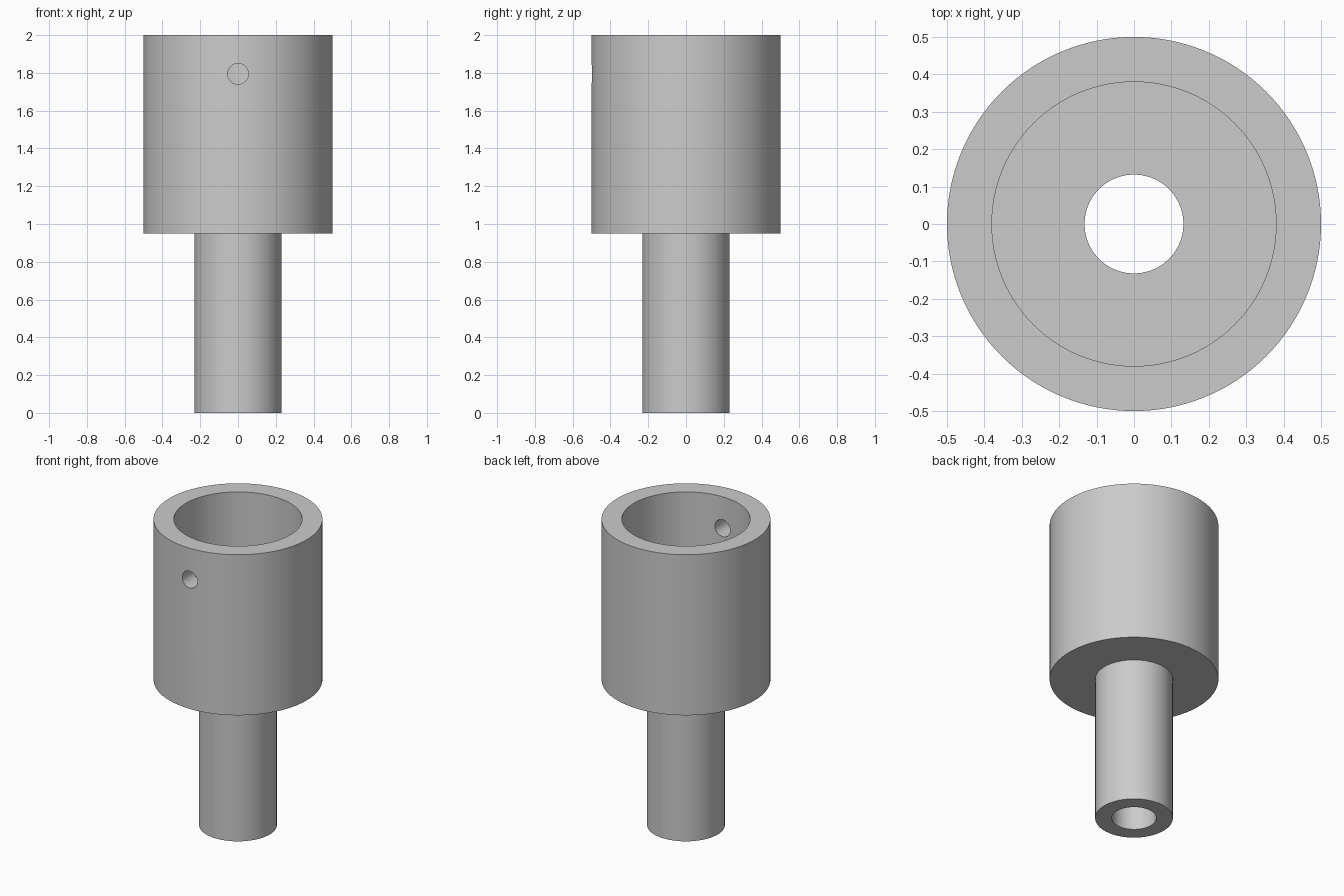
import bpy, bmesh, math

cube = bpy.data.objects.get("Cube")
if cube:
    bpy.data.objects.remove(cube)

SEGMENTS = 128

grey = bpy.data.materials.new("plain_grey")
grey.use_nodes = True
grey.diffuse_color = (0.6, 0.6, 0.6, 1)
grey.node_tree.nodes["Principled BSDF"].inputs["Base Color"].default_value = (0.6, 0.6, 0.6, 1)


def lathe(name, profile):
    """Revolve a closed (radius, height) profile around z."""
    bm = bmesh.new()
    verts = [bm.verts.new((r, 0, z)) for r, z in profile]
    edges = [bm.edges.new((v, verts[(i + 1) % len(verts)])) for i, v in enumerate(verts)]
    bmesh.ops.spin(bm, geom=verts + edges, axis=(0, 0, 1), cent=(0, 0, 0),
                   angle=math.tau, steps=SEGMENTS, use_merge=True)
    bmesh.ops.remove_doubles(bm, verts=bm.verts, dist=1e-5)
    bmesh.ops.recalc_face_normals(bm, faces=bm.faces)
    mesh = bpy.data.meshes.new(name)
    bm.to_mesh(mesh)
    bm.free()
    obj = bpy.data.objects.new(name, mesh)
    bpy.context.collection.objects.link(obj)
    mesh.materials.append(grey)
    return obj


# Socket cup on a hollow stem, one continuous wall
body = lathe("socket_with_stem", [
    (0.132, 0), (0.23, 0), (0.23, 0.95), (0.5, 0.95),
    (0.5, 2), (0.38, 2), (0.38, 1.07), (0.132, 1.07)])

# Set screw hole through the front wall only
bpy.ops.mesh.primitive_cylinder_add(vertices=48, radius=0.055, depth=0.4,
                                    location=(0, -0.45, 1.795),
                                    rotation=(math.pi / 2, 0, 0))
cutter = bpy.context.object
cutter.name = "screw_hole_cutter"
cutter.data.materials.append(grey)
cutter.hide_render = True

hole = body.modifiers.new("screw_hole", "BOOLEAN")
hole.operation = "DIFFERENCE"
hole.solver = "EXACT"
hole.object = cutter
bpy.ops.object.select_all(action="DESELECT")
body.select_set(True)
bpy.context.view_layer.objects.active = body
bpy.ops.object.modifier_apply(modifier=hole.name)
bpy.data.objects.remove(cutter)

bpy.ops.object.shade_smooth_by_angle(angle=math.radians(30))
